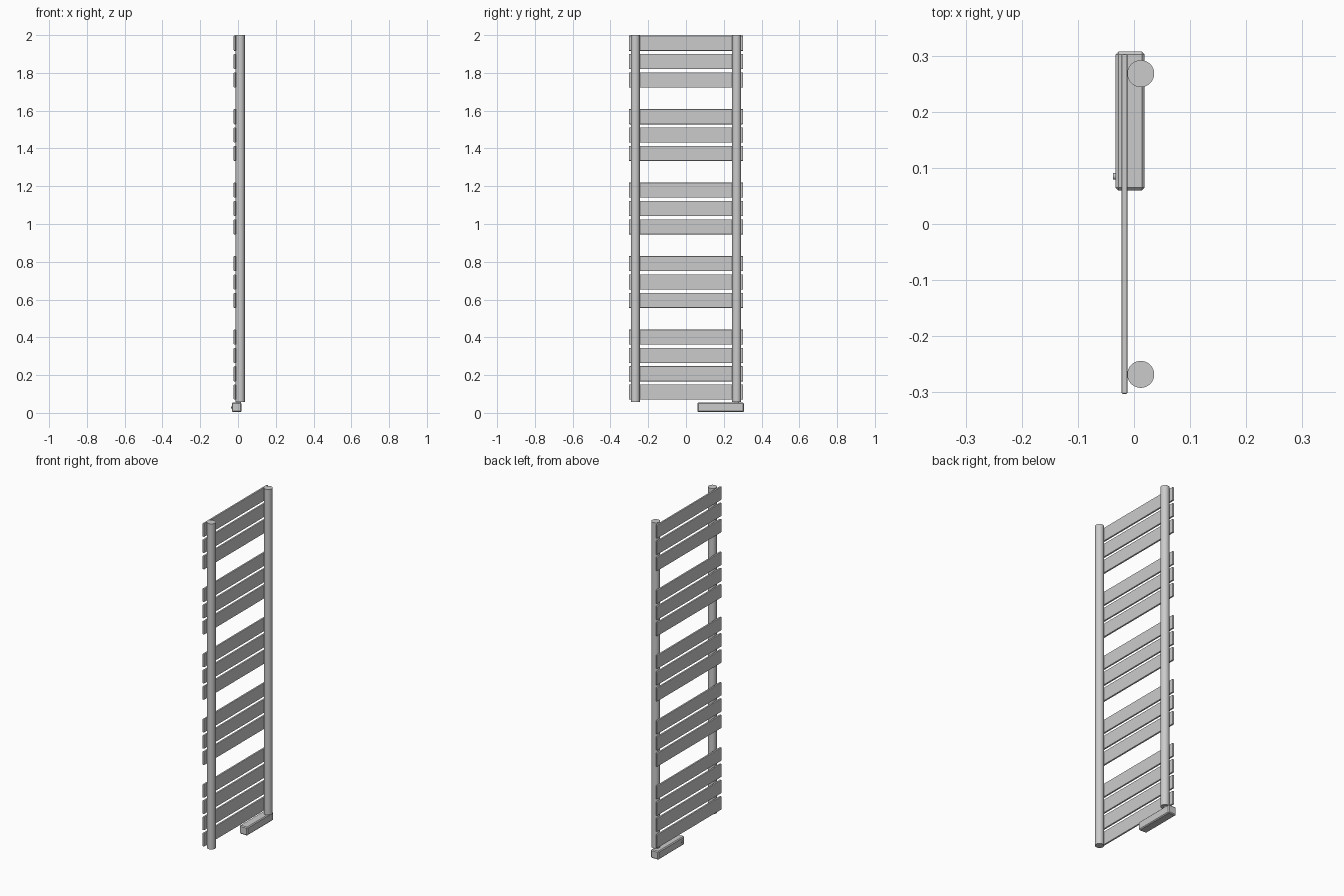
import bpy, math

if "Cube" in bpy.data.objects:
    bpy.data.objects.remove(bpy.data.objects["Cube"])


def box(name, lo, hi, bevel, segments=2):
    """Bevelled box spanning the corners lo..hi."""
    centre = [(a + b) / 2 for a, b in zip(lo, hi)]
    bpy.ops.mesh.primitive_cube_add(size=1, location=centre)
    ob = bpy.context.object
    ob.name = name
    ob.scale = [b - a for a, b in zip(lo, hi)]
    bpy.ops.object.transform_apply(location=False, rotation=False, scale=True)
    mod = ob.modifiers.new("Bevel", 'BEVEL')
    mod.width = bevel
    mod.segments = segments
    return ob


def cylinder(name, radius, depth, location, rotation=(0, 0, 0), sides=32):
    bpy.ops.mesh.primitive_cylinder_add(vertices=sides, radius=radius, depth=depth,
                                        location=location, rotation=rotation)
    ob = bpy.context.object
    ob.name = name
    bpy.ops.object.shade_smooth_by_angle(angle=math.radians(30))
    return ob


# Two upright round manifolds
for side, y in (("left", -0.268), ("right", 0.268)):
    cylinder("upright_tube_" + side, 0.024, 1.942, (0.012, y, 1.029), sides=48)

# Flat heating slats: four groups of three, then a bottom group of four
PITCH, HEIGHT = 0.097, 0.080
for group in range(5):
    for i in range(4 if group == 4 else 3):
        z = 1.957 - group * 0.389 - i * PITCH
        box(f"slat_{group + 1}_{i + 1}",
            (-0.0225, -0.303, z - HEIGHT / 2), (-0.0115, 0.303, z + HEIGHT / 2), 0.003)

# Control unit under the right upright
box("control_box", (-0.033, 0.06, 0.004), (0.019, 0.307, 0.054), 0.005, 1)

# Short heating element collar joining the control unit to the upright
cylinder("element_collar", 0.012, 0.012, (0.005, 0.268, 0.056))

# Small button on the face of the control unit
cylinder("control_button", 0.006, 0.006, (-0.034, 0.085, 0.029), (0, math.pi / 2, 0), 24)
